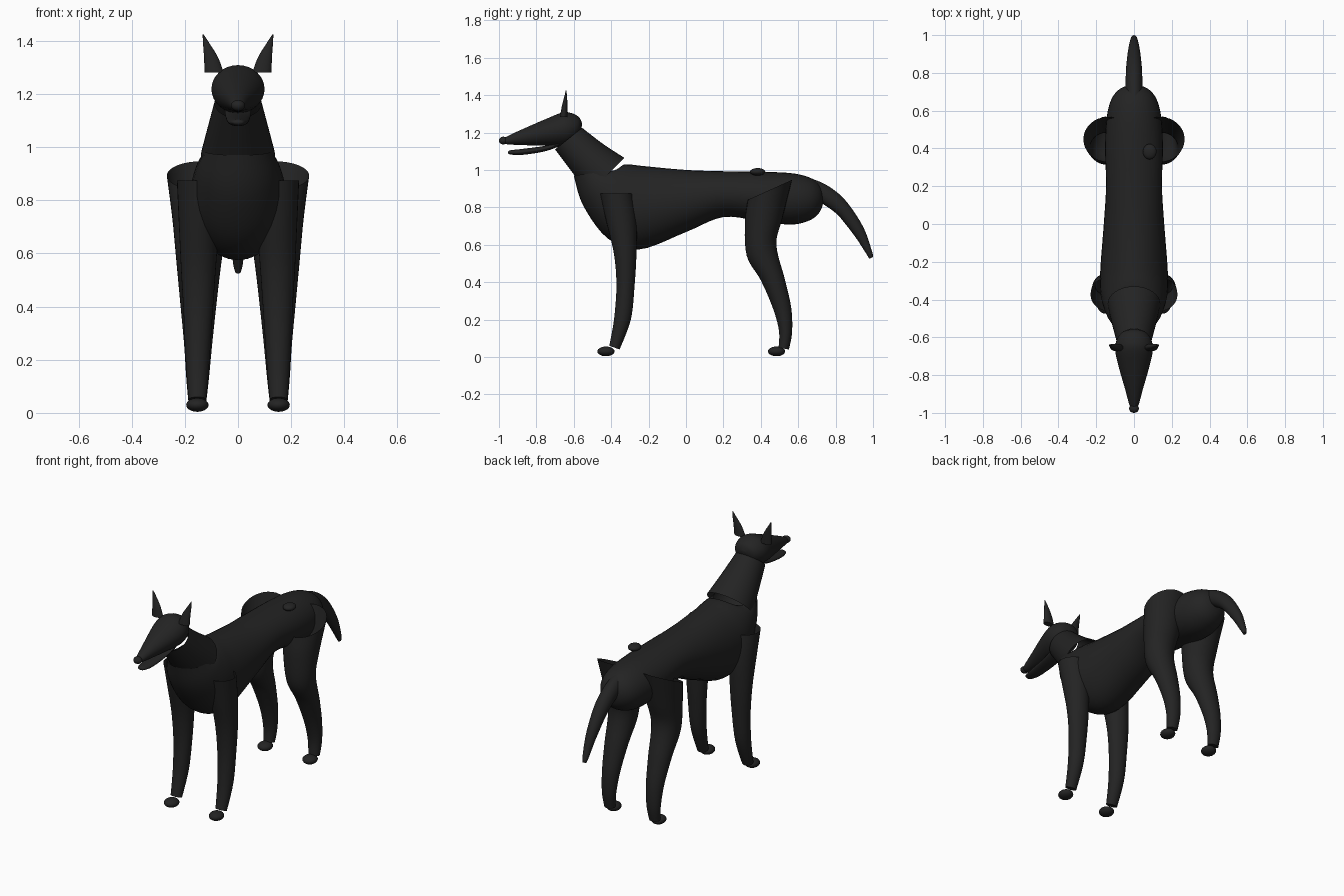
import bpy
import bmesh
import math
from mathutils import Vector

old = bpy.data.objects.get("Cube")
if old:
    bpy.data.objects.remove(old)

coat = bpy.data.materials.new("black_coat")
coat.use_nodes = True
COLOR = (0.017, 0.017, 0.017, 1)
coat.diffuse_color = COLOR
coat.node_tree.nodes["Principled BSDF"].inputs["Base Color"].default_value = COLOR


def finish(name, bm):
    bmesh.ops.recalc_face_normals(bm, faces=bm.faces)
    mesh = bpy.data.meshes.new(name)
    bm.to_mesh(mesh)
    bm.free()
    mesh.materials.append(coat)
    obj = bpy.data.objects.new(name, mesh)
    bpy.context.scene.collection.objects.link(obj)
    bpy.ops.object.select_all(action='DESELECT')
    obj.select_set(True)
    bpy.context.view_layer.objects.active = obj
    bpy.ops.object.shade_smooth_by_angle(angle=math.radians(50))
    return obj


def smooth(rings, steps):
    """Spline through the rings, so that a few sections give a soft shape."""
    pts = [Vector(r) for r in rings]
    out = []
    for i in range(len(pts) - 1):
        a, b, c, d = (pts[max(i - 1, 0)], pts[i], pts[i + 1],
                      pts[min(i + 2, len(pts) - 1)])
        for s in range(steps):
            t = s / steps
            out.append(0.5 * (2 * b + (c - a) * t + (2 * a - 5 * b + 4 * c - d) * t ** 2
                              + (3 * b - a - 3 * c + d) * t ** 3))
    return out + [pts[-1]]


def loft(name, rings, side=1, sides=32, steps=5, caps=(False, False)):
    """Each ring: y, z of one edge, y, z of the opposite edge, half width, x centre."""
    bm = bmesh.new()
    loops = []
    for y1, z1, y2, z2, half, x in smooth(rings, steps):
        loop = []
        for k in range(sides):
            a = 2 * math.pi * k / sides
            c = math.cos(a)
            loop.append(bm.verts.new((side * (x + half * math.sin(a)),
                                      (y1 + y2) / 2 + c * (y1 - y2) / 2,
                                      (z1 + z2) / 2 + c * (z1 - z2) / 2)))
        loops.append(loop)
    for p, q in zip(loops, loops[1:]):
        for k in range(sides):
            n = (k + 1) % sides
            bm.faces.new((p[k], p[n], q[n], q[k]))
    for cap, loop in zip(caps, (loops[0], loops[-1])):
        if cap:
            bm.faces.new(loop)
    return finish(name, bm)


def ellipsoid(name, center, radii):
    bm = bmesh.new()
    bmesh.ops.create_uvsphere(bm, u_segments=24, v_segments=14, radius=1)
    for v in bm.verts:
        v.co = Vector(center) + Vector([a * r for a, r in zip(v.co, radii)])
    return finish(name, bm)


# Torso, from rump to the opening under the neck
loft("torso", [
    (.738, .86, .738, .84, .015, 0),
    (.715, .92, .715, .775, .075, 0),
    (.66, .96, .66, .73, .12, 0),
    (.56, .983, .56, .708, .145, 0),
    (.4, .99, .4, .725, .153, 0),
    (.2, .993, .2, .748, .148, 0),
    (0, 1.0, 0, .668, .16, 0),
    (-.22, 1.02, -.25, .575, .178, 0),
    (-.31, 1.03, -.42, .635, .178, 0),
    (-.34, 1.025, -.55, .81, .155, 0),
    (-.36, 1.0, -.6, .97, .125, 0)], caps=(True, False))

# Neck
loft("neck", [
    (-.33, 1.065, -.52, .87, .14, 0),
    (-.445, 1.14, -.61, .99, .115, 0),
    (-.555, 1.225, -.70, 1.11, .088, 0)])

# Head
loft("head", [
    (-.555, 1.245, -.56, 1.22, .015, 0),
    (-.57, 1.28, -.58, 1.17, .065, 0),
    (-.61, 1.303, -.63, 1.135, .094, 0),
    (-.66, 1.307, -.69, 1.128, .099, 0),
    (-.75, 1.272, -.77, 1.13, .08, 0),
    (-.87, 1.22, -.88, 1.133, .047, 0),
    (-.95, 1.183, -.955, 1.137, .026, 0),
    (-.98, 1.165, -.98, 1.145, .012, 0)], caps=(True, True))
loft("lower_jaw", [
    (-.68, 1.15, -.68, 1.125, .05, 0),
    (-.76, 1.128, -.76, 1.098, .046, 0),
    (-.88, 1.112, -.88, 1.08, .038, 0),
    (-.94, 1.105, -.94, 1.083, .024, 0),
    (-.952, 1.097, -.952, 1.09, .008, 0)], caps=(True, True))
ellipsoid("nose", (0, -.977, 1.157), (.026, .023, .021))

# Tail
loft("tail", [
    (.64, .965, .73, .82, .045, 0),
    (.75, .92, .80, .77, .044, 0),
    (.85, .84, .845, .72, .04, 0),
    (.945, .70, .91, .635, .03, 0),
    (.993, .57, .965, .55, .018, 0),
    (1.0, .535, .98, .525, .01, 0)], caps=(False, True))

# Small raised button on the back
ellipsoid("back_button", (.083, .383, .99), (.036, .041, .02))

# Legs, paws and ears on both sides
for label, s in (("left", 1), ("right", -1)):
    loft(label + "_front_leg", [
        (-.46, .875, -.285, .875, .09, .14),
        (-.425, .72, -.265, .72, .077, .146),
        (-.385, .55, -.265, .55, .066, .149),
        (-.372, .38, -.275, .38, .055, .15),
        (-.385, .2, -.295, .2, .045, .152),
        (-.41, .06, -.355, .04, .034, .153)], side=s, caps=(False, True))
    loft(label + "_hind_leg", [
        (.33, .84, .567, .947, .13, .138),
        (.315, .72, .515, .74, .105, .142),
        (.325, .54, .483, .6, .085, .147),
        (.4, .41, .53, .41, .068, .149),
        (.465, .26, .563, .26, .053, .15),
        (.497, .14, .567, .13, .043, .152),
        (.495, .05, .55, .04, .034, .153)], side=s, caps=(False, True))
    for part, y in (("front", -.428), ("hind", .484)):
        ellipsoid(f"{label}_{part}_paw", (s * .153, y, .03), (.042, .046, .026))
    loft(label + "_ear", [
        (-.674, 1.282, -.634, 1.282, .036, .09),
        (-.664, 1.34, -.634, 1.34, .026, .102),
        (-.65, 1.395, -.636, 1.395, .011, .121),
        (-.643, 1.424, -.64, 1.424, .002, .131)], side=s, sides=20, caps=(True, True))
